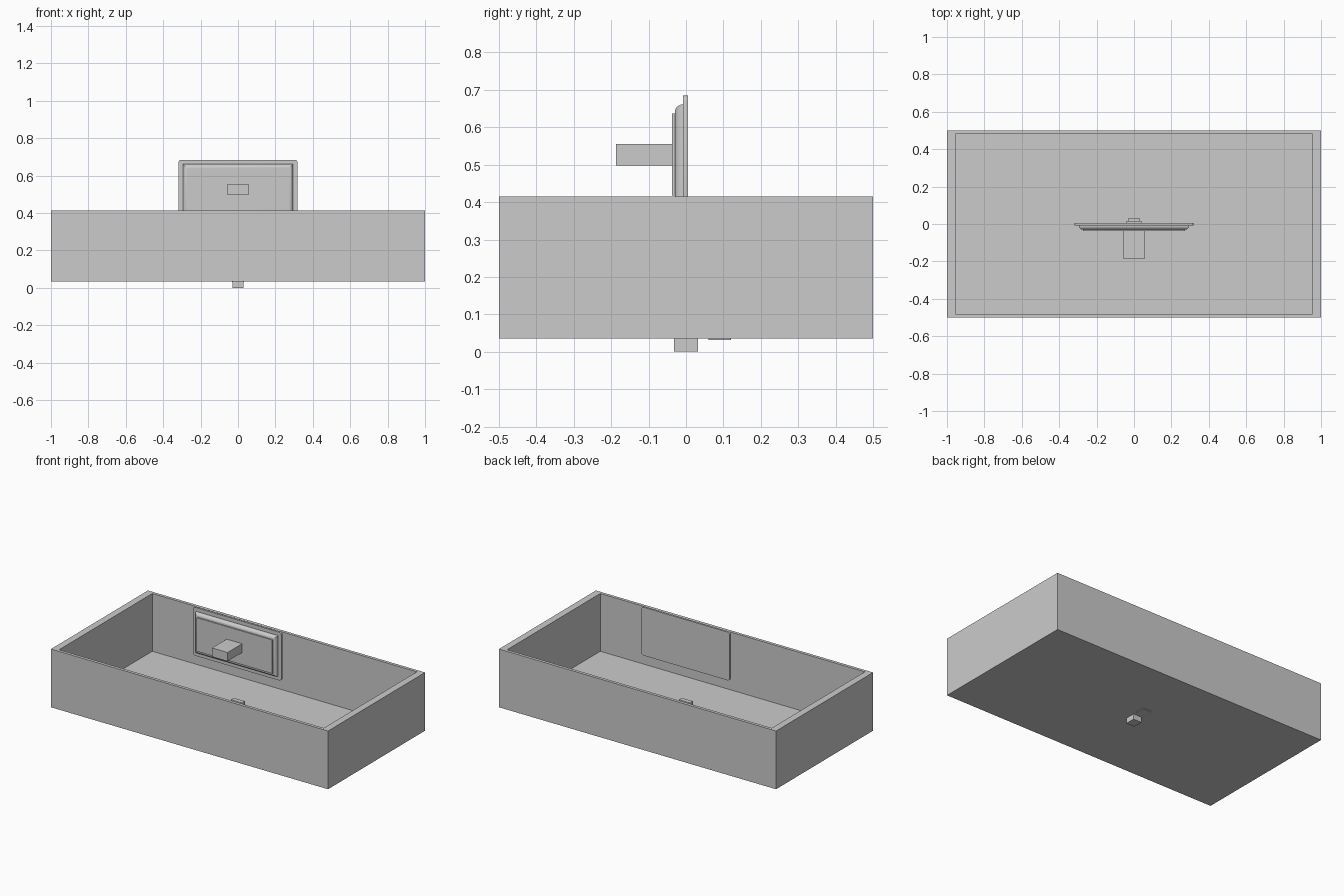
import bpy, bmesh

if "Cube" in bpy.data.objects:
    bpy.data.objects.remove(bpy.data.objects["Cube"])


def box(name, x, y, z):
    """Box from (min, max) ranges."""
    bm = bmesh.new()
    bmesh.ops.create_cube(bm, size=1)
    for v in bm.verts:
        v.co = [r[0] if c < 0 else r[1] for c, r in zip(v.co, (x, y, z))]
    me = bpy.data.meshes.new(name)
    bm.to_mesh(me)
    bm.free()
    ob = bpy.data.objects.new(name, me)
    bpy.context.collection.objects.link(ob)
    return ob


def bevel(ob, width, segments, pick):
    """Round the edges whose two ends satisfy pick(a, b)."""
    bm = bmesh.new()
    bm.from_mesh(ob.data)
    edges = [e for e in bm.edges if pick(e.verts[0].co, e.verts[1].co)]
    bmesh.ops.bevel(bm, geom=edges, offset=width, offset_type='OFFSET',
                    segments=segments, profile=0.5, affect='EDGES')
    bm.to_mesh(ob.data)
    bm.free()
    bpy.ops.object.select_all(action='DESELECT')
    ob.select_set(True)
    bpy.context.view_layer.objects.active = ob
    bpy.ops.object.shade_smooth_by_angle()


# open tray: inset the top face and push it down to the thin floor
tray = box("tray", (-1, 1), (-0.5, 0.5), (0.035, 0.415))
bm = bmesh.new()
bm.from_mesh(tray.data)
top = max(bm.faces, key=lambda f: f.calc_center_median().z)
inner = bmesh.ops.extrude_discrete_faces(bm, faces=[top])["faces"][0]
for v in inner.verts:
    v.co.x *= 0.955
    v.co.y *= 0.96
inner = bmesh.ops.extrude_discrete_faces(bm, faces=[inner])["faces"][0]
for v in inner.verts:
    v.co.z = 0.038
bm.to_mesh(tray.data)
bm.free()

# floating panel: back plate with rounded corners
back_plate = box("panel_back_plate", (-0.318, 0.318), (-0.008, 0.005), (0.37, 0.685))
bevel(back_plate, 0.015, 4, lambda a, b: abs(a.y - b.y) > 0.001)

# raised panel body with a rounded front rim
body = box("panel_body", (-0.295, 0.295), (-0.03, -0.008), (0.394, 0.661))
bevel(body, 0.021, 6, lambda a, b: a.y < -0.02 and b.y < -0.02)

# front face and handle block
box("panel_face", (-0.273, 0.273), (-0.037, -0.03), (0.418, 0.637))
box("handle_block", (-0.056, 0.056), (-0.187, -0.037), (0.4975, 0.555))

# post through the floor, with a wider flat head
box("post", (-0.03, 0.03), (-0.032, 0.032), (0, 0.125))
box("post_head", (-0.04, 0.04), (-0.015, 0.015), (0.125, 0.156))

# thin pad under the floor
box("bottom_pad", (-0.032, 0.032), (0.06, 0.12), (0.031, 0.035))
